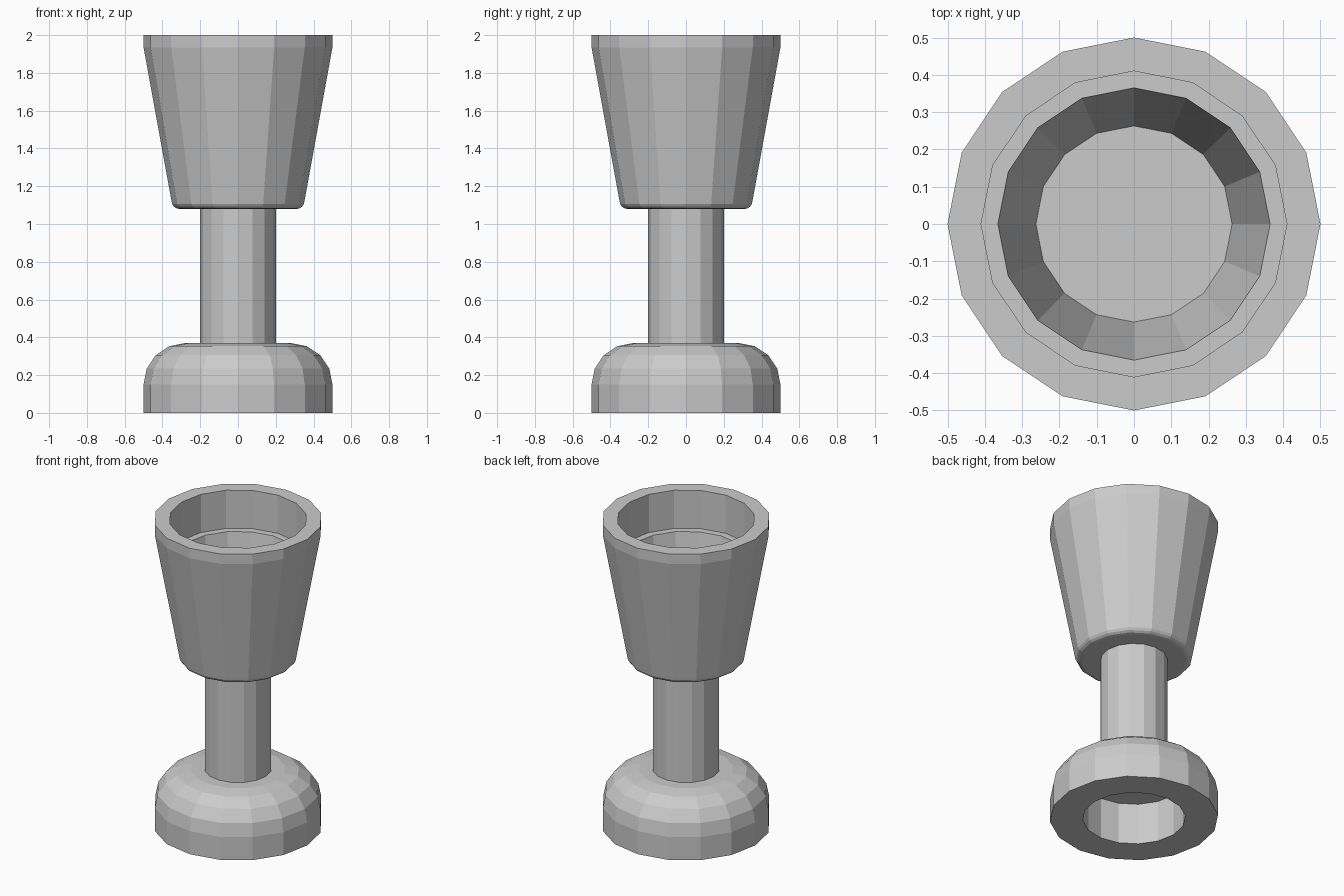
import bpy
import bmesh
import math

if "Cube" in bpy.data.objects:
    bpy.data.objects.remove(bpy.data.objects["Cube"])

SIDES = 16


def lathe(name, profile, cap_start=False, cap_end=False):
    """Turn a (radius, z) profile, listed bottom to top along the outside, around z."""
    bm = bmesh.new()
    rings = []
    for r, z in profile:
        rings.append([bm.verts.new((r * math.cos(math.tau * i / SIDES),
                                    r * math.sin(math.tau * i / SIDES), z))
                      for i in range(SIDES)])
    for a, b in zip(rings, rings[1:]):
        for i in range(SIDES):
            j = (i + 1) % SIDES
            bm.faces.new((a[i], a[j], b[j], b[i]))
    if cap_start:
        bm.faces.new(rings[0][::-1])
    if cap_end:
        bm.faces.new(rings[-1])
    mesh = bpy.data.meshes.new(name)
    bm.to_mesh(mesh)
    bm.free()
    obj = bpy.data.objects.new(name, mesh)
    bpy.context.collection.objects.link(obj)
    return obj


def quarter_round(r, z, radius, start, steps):
    """Points of a 90 degree rounding around centre (r, z)."""
    return [(r + radius * math.cos(math.radians(start + 90 * k / steps)),
             z + radius * math.sin(math.radians(start + 90 * k / steps)))
            for k in range(steps + 1)]


# Foot: hollow underside, rounded shoulder, open where the stem joins
lathe("foot",
      [(0.305, 0.27), (0.305, 0.0), (0.5, 0.0)]
      + quarter_round(0.28, 0.15, 0.22, 0, 4)
      + [(0.2, 0.37)],
      cap_start=True)

# Stem: straight tube between foot and cup
lathe("stem", [(0.2, 0.37), (0.2, 1.08)])

# Cup: rounded bottom, flared wall, short upright rim, ledge and tapered well inside
lathe("cup",
      [(0.2, 1.08)]
      + quarter_round(0.31, 1.122, 0.042, -90, 4)
      + [(0.5, 1.935), (0.5, 2.0), (0.41, 2.0), (0.41, 1.75),
         (0.365, 1.75), (0.263, 1.19)],
      cap_end=True)
